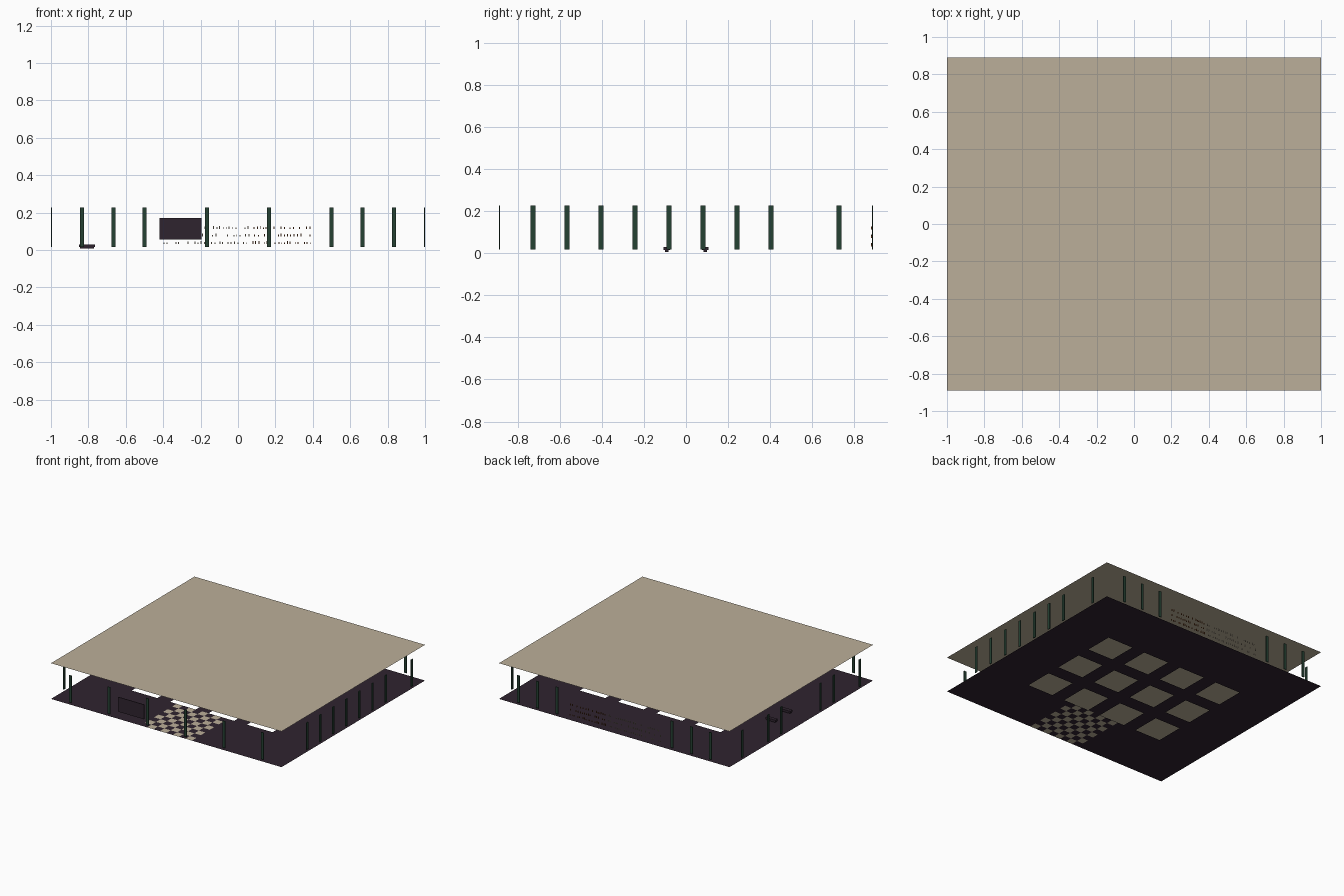
import bpy, bmesh, random
from mathutils import Matrix, Vector

if "Cube" in bpy.data.objects:
    bpy.data.objects.remove(bpy.data.objects["Cube"])

random.seed(4)
U = 1 / 18            # floor tile size
HX, HY, HZ = 1.0, 16 * U, 0.28


def material(name, rgb):
    m = bpy.data.materials.new(name)
    m.diffuse_color = (*rgb, 1)
    m.use_nodes = True
    m.node_tree.nodes["Principled BSDF"].inputs["Base Color"].default_value = m.diffuse_color
    return m


PLUM = material("dark plum", (0.028, 0.017, 0.028))
BEIGE = material("warm beige", (0.50, 0.43, 0.32))
GREEN = material("dark green", (0.018, 0.052, 0.032))
BROWN = material("amber brown", (0.22, 0.07, 0.02))


def finish(bm, name, *mats):
    me = bpy.data.meshes.new(name)
    bm.to_mesh(me)
    bm.free()
    for m in mats:
        me.materials.append(m)
    ob = bpy.data.objects.new(name, me)
    bpy.context.collection.objects.link(ob)
    return ob


def add_box(bm, center, size, mat=0):
    mtx = Matrix.Translation(center) @ Matrix.Diagonal((*size, 1))
    vs = bmesh.ops.create_cube(bm, size=1, matrix=mtx)["verts"]
    for f in {f for v in vs for f in v.link_faces}:
        f.material_index = mat
    return vs


# Floor: tiled sheet with square openings and a checkered dance area
bm = bmesh.new()
bmesh.ops.create_grid(bm, x_segments=36, y_segments=32, size=1,
                      matrix=Matrix.Diagonal((HX, HY, 1, 1)))
openings = []
for f in bm.faces:
    c = f.calc_center_median()
    in_x = any(abs(c.x - k / 6) < 2 * U for k in (-3, -1, 1, 3))
    in_y = any(abs(c.y - k / 3) < 2 * U for k in (-1, 0, 1))
    if in_x and in_y:
        openings.append(f)
    elif abs(c.x) < 4 * U and c.y < -8 * U:
        i, j = round(c.x / U - 0.5), round(c.y / U - 0.5)
        f.material_index = (i + j) % 2
bmesh.ops.delete(bm, geom=openings, context='FACES')
finish(bm, "floor", PLUM, BEIGE)

# Ceiling sheet
bm = bmesh.new()
bmesh.ops.create_grid(bm, x_segments=1, y_segments=1, size=1,
                      matrix=Matrix.Translation((0, 0, HZ)) @ Matrix.Diagonal((HX, HY, 1, 1)))
finish(bm, "ceiling", BEIGE)

# Wall strips: thin upright slats along each wall
P = 2 * HY / 11
T, W, H, ZC = 0.006, 0.022, 0.21, 0.122


def strips(name, spots, along_x, fixed):
    bm = bmesh.new()
    for s in spots:
        if along_x:
            add_box(bm, (s, fixed, ZC), (W, T, H))
        else:
            add_box(bm, (fixed, s, ZC), (T, W, H))
    finish(bm, name, GREEN)


strips("front_wall_strips", [k / 6 for k in (-5, -3, -1, 1, 3, 5)], True, -HY + T / 2)
strips("back_wall_strips", [k / 6 for k in (-5, -4, -3, 3, 4, 5)], True, HY - T / 2)
strips("right_wall_strips", [k * P for k in (-3.5, -2.5, -1.5, -0.5, 0.5, 1.5, 2.5, 4.5)],
       False, HX - T / 2)
strips("left_wall_strips", [k * P for k in (-4.5, -2.5, -1.5, 1.5, 2.5, 4.5)],
       False, -HX + T / 2)

# Wall screen on the front side
bm = bmesh.new()
add_box(bm, (-0.307, -HY + 0.003, 0.113), (0.225, 0.005, 0.115))
finish(bm, "wall_screen", PLUM)

# Two low benches near the left entrance
for side, label in ((-1, "front"), (1, "rear")):
    bm = bmesh.new()
    add_box(bm, (-0.807, side * 0.092, 0.022), (0.085, 0.03, 0.013))
    add_box(bm, (-0.807, side * 0.092, 0.012), (0.075, 0.018, 0.01))
    finish(bm, label + "_bench", PLUM)

# Three rows of small bottles on the back wall, amber on one half
bm = bmesh.new()
for z in (0.04, 0.08, 0.12):
    x = -0.395
    while x < 0.395:
        if random.random() < 0.75:
            h = random.uniform(0.008, 0.016)
            add_box(bm, (x, HY - 0.008, z - 0.008 + h / 2), (0.005, 0.005, h),
                    1 if x > 0.06 else 0)
        x += random.uniform(0.012, 0.02)
finish(bm, "back_bar_bottles", BEIGE, BROWN)
